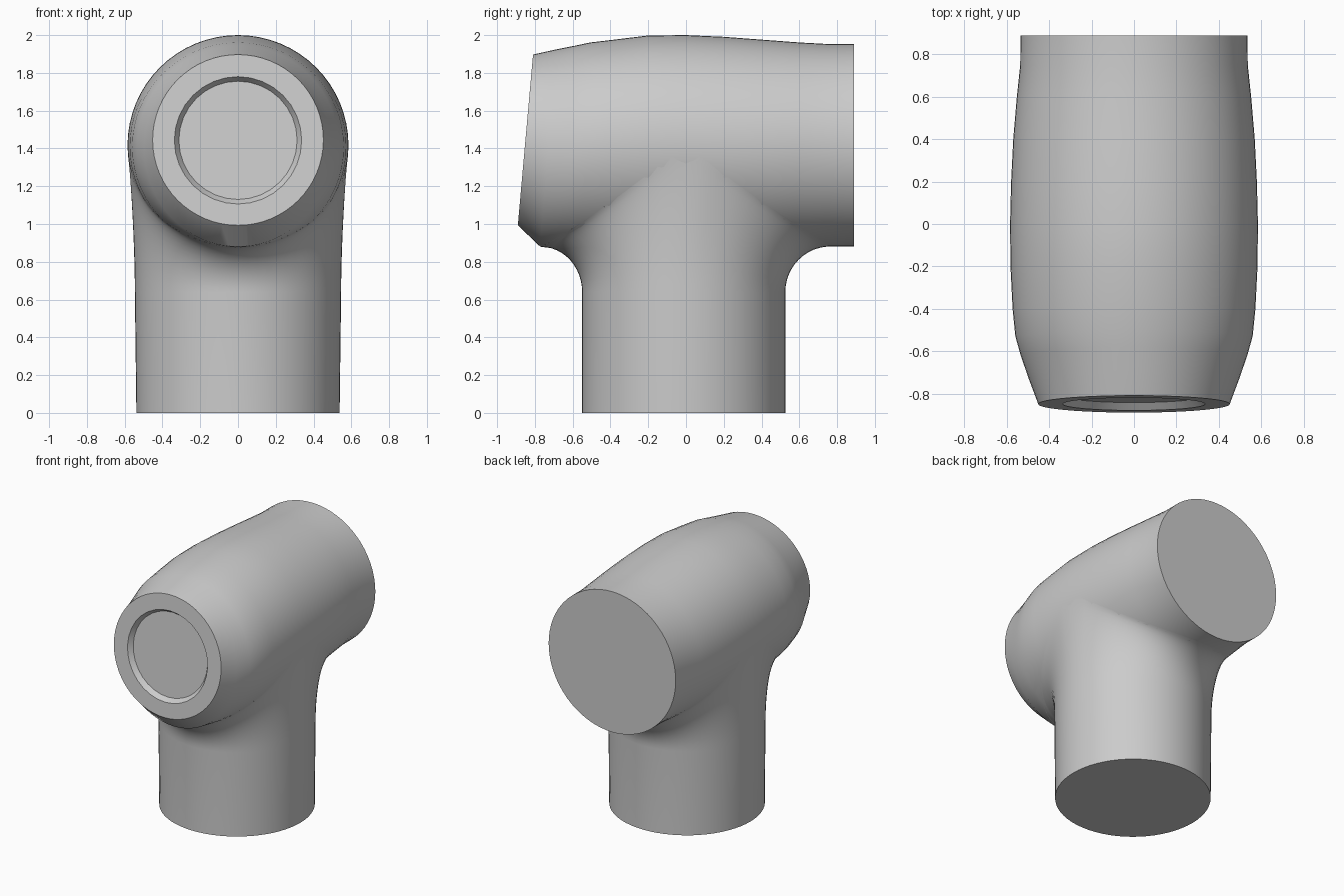
import bpy, bmesh, math

if "Cube" in bpy.data.objects:
    bpy.data.objects.remove(bpy.data.objects["Cube"])

GREY = bpy.data.materials.new("light grey")
GREY.diffuse_color = (0.6, 0.6, 0.6, 1)
GREY.use_nodes = True
GREY.node_tree.nodes["Principled BSDF"].inputs["Base Color"].default_value = GREY.diffuse_color
N = 64

# Cross sections of the cross tube: y, centre z, x radius, z radius, tilt
SECTIONS = [
    (-0.85, 1.445, 0.452, 0.452, 0.089),
    (-0.73, 1.402, 0.497, 0.522, 0.08),
    (-0.62, 1.405, 0.535, 0.540, 0.07),
    (-0.53, 1.408, 0.560, 0.553, 0.04),
    (-0.40, 1.410, 0.573, 0.565, 0.02),
    (-0.20, 1.417, 0.583, 0.581, 0),
    (0.00, 1.417, 0.585, 0.583, 0),
    (0.20, 1.414, 0.580, 0.577, 0),
    (0.40, 1.414, 0.570, 0.562, 0),
    (0.60, 1.416, 0.553, 0.545, 0),
    (0.75, 1.417, 0.537, 0.536, 0),
    (0.89, 1.417, 0.536, 0.536, 0),
]


def ellipse(section, n=N):
    y, zc, rx, rz, tilt = section
    points = []
    for i in range(n):
        a = math.tau * i / n
        dz = rz * math.sin(a)
        points.append((rx * math.cos(a), y + tilt * dz, zc + dz))
    return points


def section_at(y):
    """Section interpolated along the tube."""
    y = min(max(y, SECTIONS[0][0]), SECTIONS[-1][0])
    for a, b in zip(SECTIONS, SECTIONS[1:]):
        if y <= b[0]:
            t = (y - a[0]) / (b[0] - a[0])
            return [p + (q - p) * t for p, q in zip(a, b)]


def bridge(bm, a, b):
    n = len(a)
    for i in range(n):
        bm.faces.new((a[i], a[(i + 1) % n], b[(i + 1) % n], b[i]))


def finish(bm, name):
    bmesh.ops.recalc_face_normals(bm, faces=bm.faces)
    mesh = bpy.data.meshes.new(name)
    bm.to_mesh(mesh)
    bm.free()
    mesh.materials.append(GREY)
    obj = bpy.data.objects.new(name, mesh)
    bpy.context.collection.objects.link(obj)
    bpy.ops.object.select_all(action='DESELECT')
    obj.select_set(True)
    bpy.context.view_layer.objects.active = obj
    bpy.ops.object.shade_smooth_by_angle(angle=math.radians(35))


def loft(bm, rings):
    rows = [[bm.verts.new(p) for p in ring] for ring in rings]
    for a, b in zip(rows, rows[1:]):
        bridge(bm, a, b)
    return rows


# Cross tube, with a shallow tapered recess in its tilted front end
bm = bmesh.new()
rows = loft(bm, [ellipse(s) for s in SECTIONS])
bm.faces.new(rows[-1])
recess = loft(bm, [ellipse((-0.85, 1.443, 0.337, 0.337, 0.089), 32),
                   ellipse((-0.815, 1.443, 0.313, 0.313, 0.089), 32)])
bm.faces.new(recess[1])
for i in range(32):
    j = (i + 1) % 32
    k = 2 * i
    bm.faces.new((rows[0][k], rows[0][k + 1], recess[0][i]))
    bm.faces.new((rows[0][k + 1], rows[0][(k + 2) % N], recess[0][j], recess[0][i]))
finish(bm, "cross_tube")

# Stem, flaring tangentially into the underside of the tube
Z0, STEPS, W = 0.64, 12, 0.707
columns = []
for i in range(N):
    a = math.tau * i / N
    c, s = math.cos(a), math.sin(a)
    base = (0.538 * c, -0.012 + 0.538 * s)
    start = (0.546 * c, -0.012 + 0.538 * s)
    # Point where the fillet meets the tube
    y, z = 0.765 * s, 0.9
    for _ in range(6):
        tilt, zc = section_at(y)[4], section_at(y)[1]
        sec = section_at(y - tilt * (z - zc))
        z = sec[1] - sec[3] * abs(s)
    end = (sec[2] * c, y, z)
    # Control point above the stem wall in the tube's tangent plane
    drop = abs(end[0] * (end[0] - start[0])) / max(sec[1] - z, 0.001)
    ctrl = (start[0], start[1], max(z - drop, (Z0 + z) / 2))
    p0 = (start[0], start[1], Z0)
    col = [(base[0], base[1], 0), p0]
    for k in range(1, STEPS + 1):
        t = k / STEPS
        u, v, w = (1 - t) ** 2, 2 * W * t * (1 - t), t * t
        col.append(tuple((u * p + v * q + w * r) / (u + v + w)
                         for p, q, r in zip(p0, ctrl, end)))
    col.append((0.4 * c, 0.4 * s, 1.417))
    columns.append(col)
bm = bmesh.new()
rows = loft(bm, list(zip(*columns)))
bm.faces.new(rows[0])
bm.faces.new(rows[-1])
finish(bm, "stem")
